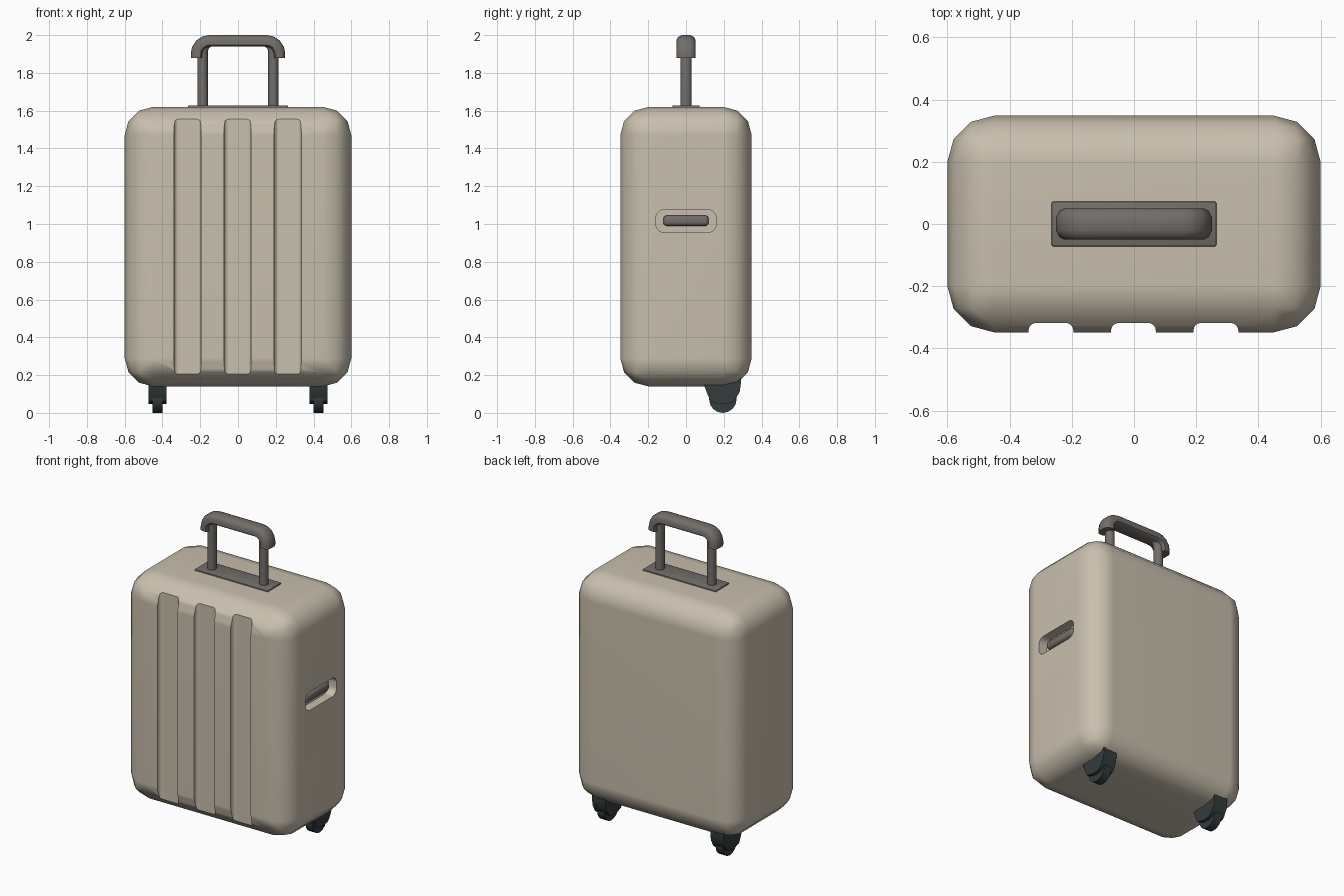
import bpy, bmesh, math
from mathutils import Vector

if "Cube" in bpy.data.objects:
    bpy.data.objects.remove(bpy.data.objects["Cube"])


def material(name, rgb):
    m = bpy.data.materials.new(name)
    m.diffuse_color = (*rgb, 1)
    m.use_nodes = True
    m.node_tree.nodes["Principled BSDF"].inputs["Base Color"].default_value = m.diffuse_color
    return m


TAN = material("warm_beige", (0.58, 0.52, 0.42))
GREY = material("warm_grey", (0.17, 0.155, 0.143))
DARK = material("dark_slate", (0.034, 0.045, 0.046))


def finish(name, bm, mat, angle=40):
    bmesh.ops.recalc_face_normals(bm, faces=bm.faces)
    me = bpy.data.meshes.new(name)
    bm.to_mesh(me)
    bm.free()
    ob = bpy.data.objects.new(name, me)
    bpy.context.collection.objects.link(ob)
    me.materials.append(mat)
    smooth(ob, angle)
    return ob


def smooth(ob, angle):
    bpy.ops.object.select_all(action='DESELECT')
    ob.select_set(True)
    bpy.context.view_layer.objects.active = ob
    bpy.ops.object.shade_smooth_by_angle(angle=math.radians(angle))


def box(name, lo, hi, mat, bevel=0, segs=3, pick=None):
    """Box between two corners; pick chooses the edges to bevel."""
    bm = bmesh.new()
    bmesh.ops.create_cube(bm, size=1)
    lo, hi = Vector(lo), Vector(hi)
    for v in bm.verts:
        v.co = (lo + hi) / 2 + v.co * (hi - lo)
    if bevel:
        edges = [e for e in bm.edges if pick is None or pick(e)]
        bmesh.ops.bevel(bm, geom=edges, offset=bevel, segments=segs,
                        profile=0.5, affect='EDGES')
    return finish(name, bm, mat)


def along(axis):
    return lambda e: abs((e.verts[0].co - e.verts[1].co).normalized()[axis]) > 0.9


def cut(ob, cutter):
    mod = ob.modifiers.new("cut", 'BOOLEAN')
    mod.operation, mod.solver, mod.object = 'DIFFERENCE', 'EXACT', cutter
    bpy.context.view_layer.objects.active = ob
    bpy.ops.object.modifier_apply(modifier=mod.name)
    bpy.data.objects.remove(cutter)


def arch(half, bottom, top, radius, n):
    """Upside-down U path in the xz plane."""
    pts = [(-half, bottom)]
    for s in (-1, 1):
        for i in range(n + 1):
            t = math.pi / 2 * (i / n if s < 0 else 1 - i / n)
            pts.append((s * (half - radius + radius * math.cos(t)),
                        top - radius + radius * math.sin(t)))
    pts.append((half, bottom))
    return [Vector(p) for p in pts]


def sweep(name, path, section, mat):
    """Sweep a section of (outward, y) points along an xz path."""
    bm = bmesh.new()
    rings = []
    for i, p in enumerate(path):
        a = (p - path[i - 1]).normalized() if i else None
        b = (path[i + 1] - p).normalized() if i < len(path) - 1 else None
        a, b = a or b, b or a
        t = (a + b).normalized()
        n = Vector((-t.y, t.x)) / t.dot(a)
        rings.append([bm.verts.new((p.x + n.x * o, y, p.y + n.y * o)) for o, y in section])
    k = len(section)
    for r, q in zip(rings, rings[1:]):
        for j in range(k):
            bm.faces.new((r[j], r[(j + 1) % k], q[(j + 1) % k], q[j]))
    bm.faces.new(rings[0])
    bm.faces.new(rings[-1])
    return finish(name, bm, mat, 50)


def prism(name, profile, x0, x1, mat):
    """Extrude a yz profile between two x positions."""
    bm = bmesh.new()
    f = bm.faces.new([bm.verts.new((x0, y, z)) for y, z in profile])
    ext = bmesh.ops.extrude_face_region(bm, geom=[f])
    for v in ext['geom']:
        if isinstance(v, bmesh.types.BMVert):
            v.co.x = x1
    return finish(name, bm, mat, 35)


# Shell with rounded edges
shell = box("shell", (-0.6, -0.348, 0.14), (0.6, 0.348, 1.62), TAN, 0.15, 3)

# Three grooves in the front, running out at the rounded top and bottom
for x in (-0.267, -0.002, 0.263):
    cut(shell, box("groove_cutter", (x - 0.072, -0.6, 0.0), (x + 0.072, -0.318, 1.8),
                   TAN, 0.024, 4,
                   lambda e: along(2)(e) and e.verts[0].co.y > -0.4))

# Side handle recess, on the right side only
cut(shell, box("recess_cutter", (0.54, -0.16, 0.955), (0.7, 0.16, 1.075),
               TAN, 0.045, 5, along(0)))
smooth(shell, 40)
wn = shell.modifiers.new("weighted_normals", 'WEIGHTED_NORMAL')
wn.keep_sharp = True

# Side handle bar in the recess
box("side_handle", (0.535, -0.12, 0.99), (0.58, 0.12, 1.045), GREY, 0.018, 3)

# Handle base plate
box("handle_plate", (-0.265, -0.072, 1.6), (0.265, 0.072, 1.628), GREY, 0.006, 2)

# Telescopic tube and the grip around its top
tube = [(0.028 * math.cos(i * math.pi / 8), 0.03 * math.sin(i * math.pi / 8))
        for i in range(16)]
sweep("handle_tube", arch(0.187, 1.6, 1.97, 0.055, 5), tube, GREY)
half = [(-0.03, 0.04), (-0.022, 0.05), (0.004, 0.05), (0.02, 0.042), (0.03, 0.022)]
grip = half + [(o, -y) for o, y in reversed(half)]
sweep("handle_grip", arch(0.22, 1.88, 1.97, 0.07, 4), grip, GREY)

# Small release tabs on the grip corners
for s, side in ((-1, "left"), (1, "right")):
    tab = box(side + "_release_tab", (-0.005, -0.012, -0.004), (0.005, 0.012, 0.004), GREY)
    tab.location = (s * 0.215, 0, 1.968)
    tab.rotation_euler.y = s * math.radians(45)

# Rear wheels with tapered housings
housing = [(0.098, 0.2), (0.098, 0.14), (0.115, 0.095), (0.13, 0.062), (0.165, 0.05),
           (0.205, 0.046), (0.245, 0.055), (0.262, 0.07), (0.285, 0.115),
           (0.29, 0.15), (0.29, 0.2)]
wheel = [(0.195 + 0.073 * math.cos(i * math.pi / 8),
          0.073 + 0.073 * math.sin(i * math.pi / 8)) for i in range(16)]
for s, side in ((-1, "left"), (1, "right")):
    x = s * 0.427
    prism(side + "_wheel_housing", housing, x - 0.048, x + 0.048, DARK)
    prism(side + "_wheel", wheel, x - 0.026, x + 0.026, DARK)
